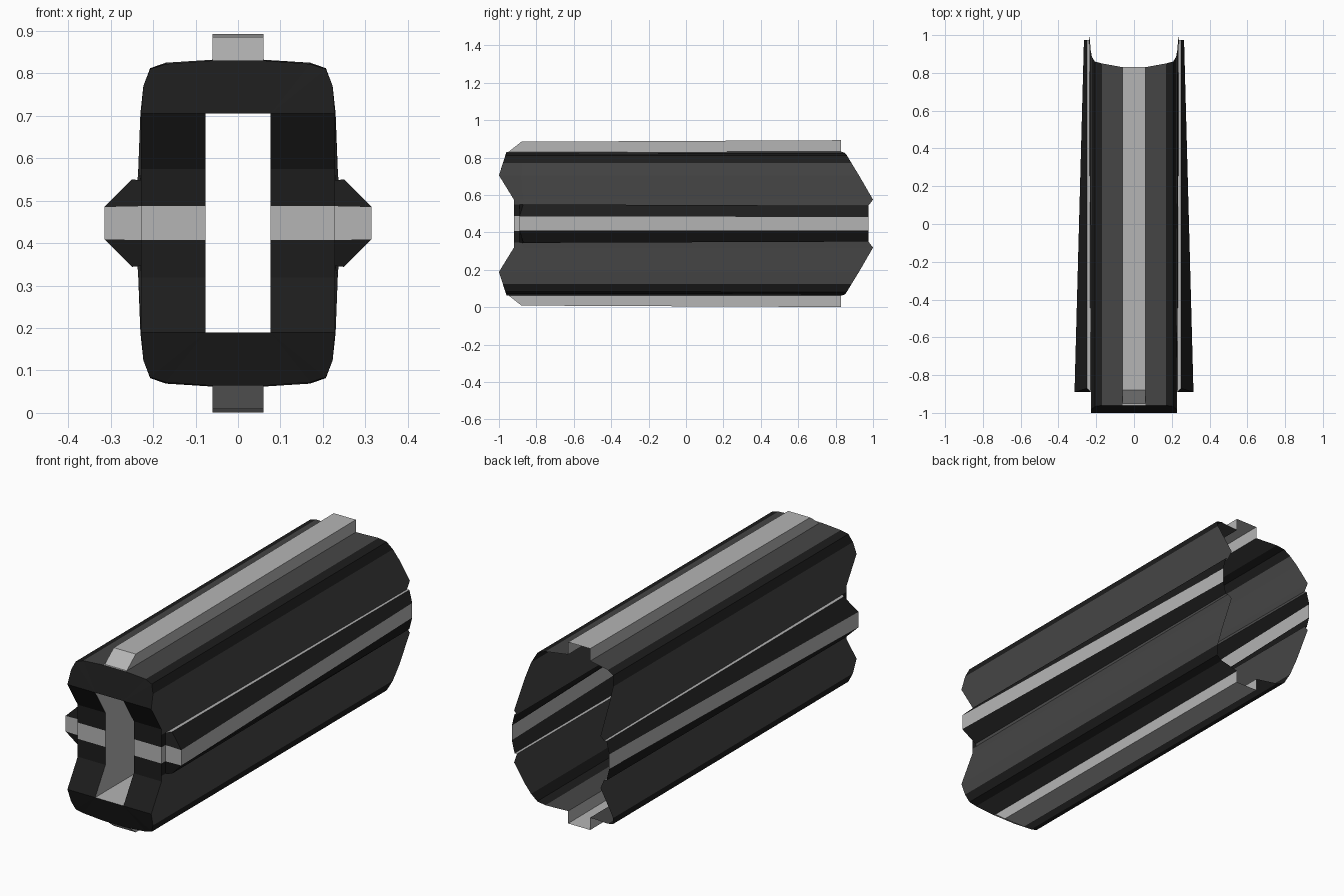
import bpy, bmesh

if "Cube" in bpy.data.objects:
    bpy.data.objects.remove(bpy.data.objects["Cube"])

MID = 0.447  # height of the symmetry plane


def material(name, v):
    m = bpy.data.materials.new(name)
    m.diffuse_color = (v, v, v, 1)
    m.use_nodes = True
    m.node_tree.nodes["Principled BSDF"].inputs["Base Color"].default_value = m.diffuse_color
    return m


MATS = [material("black", 0.012), material("charcoal", 0.06), material("pale_grey", 0.46)]
BLACK, DARK, PALE = 0, 1, 2

# Upper right quarter of the section, from top rail to side rail:
# (x, z) flush with body, (x, z) raised at front, (x, z) at back, y of the four rings
QUARTER = [
    ((.06, .830), (.06, .885), (.06, .893), (-.96, -.95, -.88, .83)),
    ((.06, .830), (.06, .830), (.06, .832), (-.96, -.95, -.88, .83)),
    ((.17, .822), (.17, .822), (.17, .825), (-.96, -.95, -.88, .85)),
    ((.207, .81), (.207, .81), (.207, .812), (-.966, -.95, -.88, .86)),
    ((.223, .77), (.223, .77), (.223, .77), (-.979, -.95, -.88, .885)),
    ((.228, .705), (.228, .705), (.23, .705), (-1., -.95, -.88, .925)),
    ((.228, .575), (.228, .575), (.235, .575), (-.92, -.89, -.87, 1.)),
    ((.228, .548), (.23, .548), (.237, .543), (-.92, -.89, -.87, .975)),
    ((.228, .548), (.25, .55), (.25, .543), (-.92, -.89, -.87, .975)),
    ((.228, .487), (.315, .485), (.265, .483), (-.92, -.89, -.89, .975)),
]
N = len(QUARTER)
# colour of the strip after each quarter point, for the shell and the front frame
SHELL_MATS = [PALE, DARK, BLACK, BLACK, DARK, DARK, DARK, PALE, BLACK]


def quarter_rings():
    """Six rings: tunnel end, opening edge, front edge, rail start, rail rise, back."""
    rings = [[] for _ in range(6)]
    for flush, raised, back, ys in QUARTER:
        ix, iz = min(flush[0], .077), min(flush[1], .705)
        rings[0].append((ix, -.6, iz))
        rings[1].append((ix, -1. if iz > .7 else -.92, iz))
        for k, (x, z) in enumerate((flush, flush, raised, back)):
            rings[k + 2].append((x, ys[k], z))
    return rings


def full_ring(q):
    """Mirror a quarter in height and then in width to close the loop."""
    right = q + [(x, y, 2 * MID - z) for x, y, z in reversed(q)]
    return right + [(-x, y, z) for x, y, z in reversed(right)]


def strip_material(i):
    """Index within the loop -> colour of that lengthwise strip."""
    j = i % (2 * N)
    if j in (N - 1, 2 * N - 1):
        return PALE
    return SHELL_MATS[j if j < N else 2 * N - 2 - j]


def loft(name, rings, pick):
    bm = bmesh.new()
    rows = [[bm.verts.new(p) for p in r] for r in rings]
    n = len(rows[0])
    for k in range(len(rows) - 1):
        for i in range(n):
            j = (i + 1) % n
            f = bm.faces.new((rows[k][i], rows[k][j], rows[k + 1][j], rows[k + 1][i]))
            f.material_index = pick(k, i)
    bmesh.ops.dissolve_degenerate(bm, dist=1e-5, edges=bm.edges[:])
    bmesh.ops.remove_doubles(bm, verts=bm.verts[:], dist=1e-5)
    me = bpy.data.meshes.new(name)
    bm.to_mesh(me)
    bm.free()
    for m in MATS:
        me.materials.append(m)
    ob = bpy.data.objects.new(name, me)
    bpy.context.collection.objects.link(ob)
    return ob


RINGS = [full_ring(q) for q in quarter_rings()]


def frame_material(k, i):
    side_band = i % (2 * N) == N - 1
    return PALE if k == 0 or side_band else BLACK


# Front frame with its rectangular tunnel
loft("front_frame", RINGS[:3], frame_material)
# Thin outer shell with pressed-out rails, open at the back
loft("outer_shell", RINGS[2:], lambda k, i: strip_material(i))
